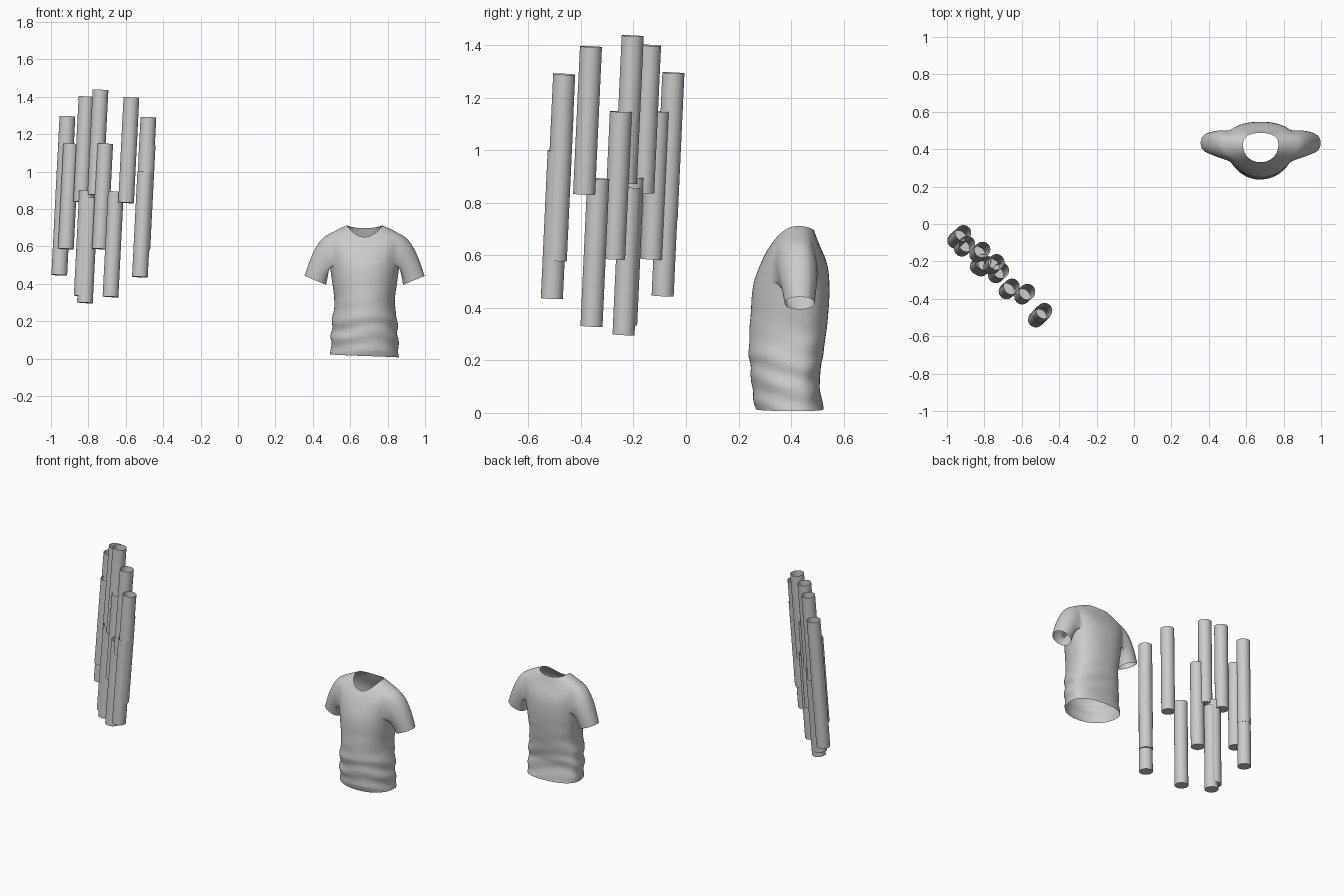
import bpy, bmesh
from math import sin, cos, pi, atan2, copysign
from mathutils import Vector

if "Cube" in bpy.data.objects:
    bpy.data.objects.remove(bpy.data.objects["Cube"])


def make_object(name, bm, angle=0.7):
    bmesh.ops.recalc_face_normals(bm, faces=bm.faces)
    mesh = bpy.data.meshes.new(name)
    bm.to_mesh(mesh)
    bm.free()
    ob = bpy.data.objects.new(name, mesh)
    bpy.context.collection.objects.link(ob)
    bpy.ops.object.select_all(action='DESELECT')
    ob.select_set(True)
    bpy.context.view_layer.objects.active = ob
    bpy.ops.object.shade_smooth_by_angle(angle=angle)
    return ob


# ---- hanging tubes: open top, closed bottom, all tilted alike ----
TILT = Vector((-0.0286, -0.026, -0.562))
TUBE_R, SIDES = 0.042, 32


def tube(index, top):
    bm = bmesh.new()
    axis = TILT.normalized()
    u = axis.cross(Vector((0, 1, 0))).normalized()
    v = axis.cross(u)
    rings = []
    for end in (Vector(top), Vector(top) + TILT):
        rings.append([bm.verts.new(end + TUBE_R * (u * cos(2 * pi * i / SIDES) + v * sin(2 * pi * i / SIDES)))
                      for i in range(SIDES)])
    for i in range(SIDES):
        j = (i + 1) % SIDES
        bm.faces.new((rings[0][i], rings[0][j], rings[1][j], rings[1][i]))
    bm.faces.new(rings[1])
    make_object(f"tube_{index:02d}", bm)


TUBE_TOPS = [(-0.912, -0.048, 1.295), (-0.927, -0.063, 1.008), (-0.892, -0.106, 1.148),
             (-0.81, -0.137, 1.40), (-0.735, -0.203, 1.436), (-0.71, -0.248, 1.148),
             (-0.807, -0.202, 0.897), (-0.79, -0.212, 0.86), (-0.653, -0.334, 0.892),
             (-0.57, -0.362, 1.395), (-0.479, -0.464, 1.29), (-0.483, -0.470, 1.142),
             (-0.496, -0.485, 0.998)]
for k, top in enumerate(TUBE_TOPS):
    tube(k + 1, top)

# ---- shirt: body rings as half width, front y, back y, z side, z front, z back ----
CX, CY, N = 0.677, 0.425, 40
RINGS = [
    (0.184, 0.266, 0.525, 0.014, 0.014, 0.014),
    (0.181, 0.257, 0.517, 0.05, 0.05, 0.05),
    (0.180, 0.249, 0.510, 0.10, 0.10, 0.10),
    (0.178, 0.251, 0.508, 0.135, 0.135, 0.135),
    (0.177, 0.243, 0.515, 0.17, 0.17, 0.17),
    (0.172, 0.239, 0.522, 0.22, 0.22, 0.22),
    (0.160, 0.240, 0.534, 0.30, 0.30, 0.30),
    (0.170, 0.246, 0.543, 0.38, 0.38, 0.38),
    (0.180, 0.250, 0.547, 0.45, 0.45, 0.45),
    (0.187, 0.257, 0.547, 0.50, 0.50, 0.50),
    (0.198, 0.272, 0.543, 0.56, 0.54, 0.55),
    (0.206, 0.286, 0.530, 0.615, 0.575, 0.595),
    (0.198, 0.303, 0.508, 0.662, 0.61, 0.64),
    (0.140, 0.320, 0.495, 0.693, 0.635, 0.675),
    (0.095, 0.330, 0.487, 0.712, 0.65, 0.697)]
# extra rings low down carry the folds
dense = []
for a, b in zip(RINGS, RINGS[1:]):
    dense.append(a)
    if a[3] < 0.40:
        dense.append(tuple((p + q) / 2 for p, q in zip(a, b)))
dense.append(RINGS[-1])


def spow(t, e):
    return copysign(abs(t) ** e, t)


def body_point(ring, i):
    hw, yf, yb, zs, zf, zb = ring
    a = 2 * pi * i / N
    c, s = cos(a), sin(a)
    e = 0.85 if s > 0 else 0.95
    z = zs * c * c + (zb if s > 0 else zf) * s * s
    fade = max(0, min(1, (0.42 - z) / 0.2)) * min(1, z / 0.06)
    fold = 1 + 0.03 * fade * sin(2 * pi * z / 0.095 + 1.8 * sin(2 * a + 0.6) + c)
    x = hw * spow(c, e) * fold
    y = (yb - CY if s > 0 else CY - yf) * spow(s, e) * fold
    if z < 0.2:
        z -= 0.008 * c * (1 - z / 0.2)
    return CX + x, CY + y, z


bm = bmesh.new()
rows = [[bm.verts.new(body_point(r, i)) for i in range(N)] for r in dense]
R0, R1, HALF = len(rows) - 6, len(rows) - 3, 4       # armhole rows and half width in columns
for r in range(len(rows) - 1):
    for i in range(N):
        off = (i + N // 4) % (N // 2) - N // 4       # column offset from the nearest side
        if R0 <= r < R1 and -HALF <= off < HALF:
            continue
        j = (i + 1) % N
        bm.faces.new((rows[r][i], rows[r][j], rows[r + 1][j], rows[r + 1][i]))

# ---- sleeves grow from the armholes to a slanted cuff ----
for side in (1, -1):
    base = 0 if side > 0 else N // 2
    loop = [rows[R0][(base + k) % N] for k in range(-HALF, HALF + 1)]
    loop += [rows[r][(base + HALF) % N] for r in range(R0 + 1, R1 + 1)]
    loop += [rows[R1][(base + k) % N] for k in range(HALF - 1, -HALF - 1, -1)]
    loop += [rows[r][(base - HALF) % N] for r in range(R1 - 1, R0, -1)]
    ys = [v.co.y for v in loop]
    zs = [v.co.z for v in loop]
    ym, yr = (max(ys) + min(ys)) / 2, (max(ys) - min(ys)) / 2
    zm, zr = (max(zs) + min(zs)) / 2, (max(zs) - min(zs)) / 2

    def oval(t, dx, y, z, ax, ay, az):
        return Vector((CX + side * (dx + ax * cos(t)), y + ay * sin(t), z + az * cos(t)))

    steps, prev = 6, loop
    start = [v.co.copy() for v in loop]
    angles = [atan2((p.y - ym) / yr, (p.z - zm) / zr) for p in start]
    for n in range(1, steps + 1):
        f = n / steps
        ring = []
        for p, t in zip(start, angles):
            mid = oval(t, 0.228, 0.43, 0.55, 0.036, 0.082, 0.088)
            cuff = oval(t, 0.263, 0.433, 0.418, 0.058, 0.061, 0.024)
            ring.append(bm.verts.new(p * (1 - f) ** 2 + mid * 2 * f * (1 - f) + cuff * f * f))
        for i in range(len(loop)):
            j = (i + 1) % len(loop)
            bm.faces.new((prev[i], prev[j], ring[j], ring[i]))
        prev = ring

shirt = make_object("shirt", bm, angle=3.1)
sub = shirt.modifiers.new("smooth", 'SUBSURF')
sub.levels = sub.render_levels = 2
